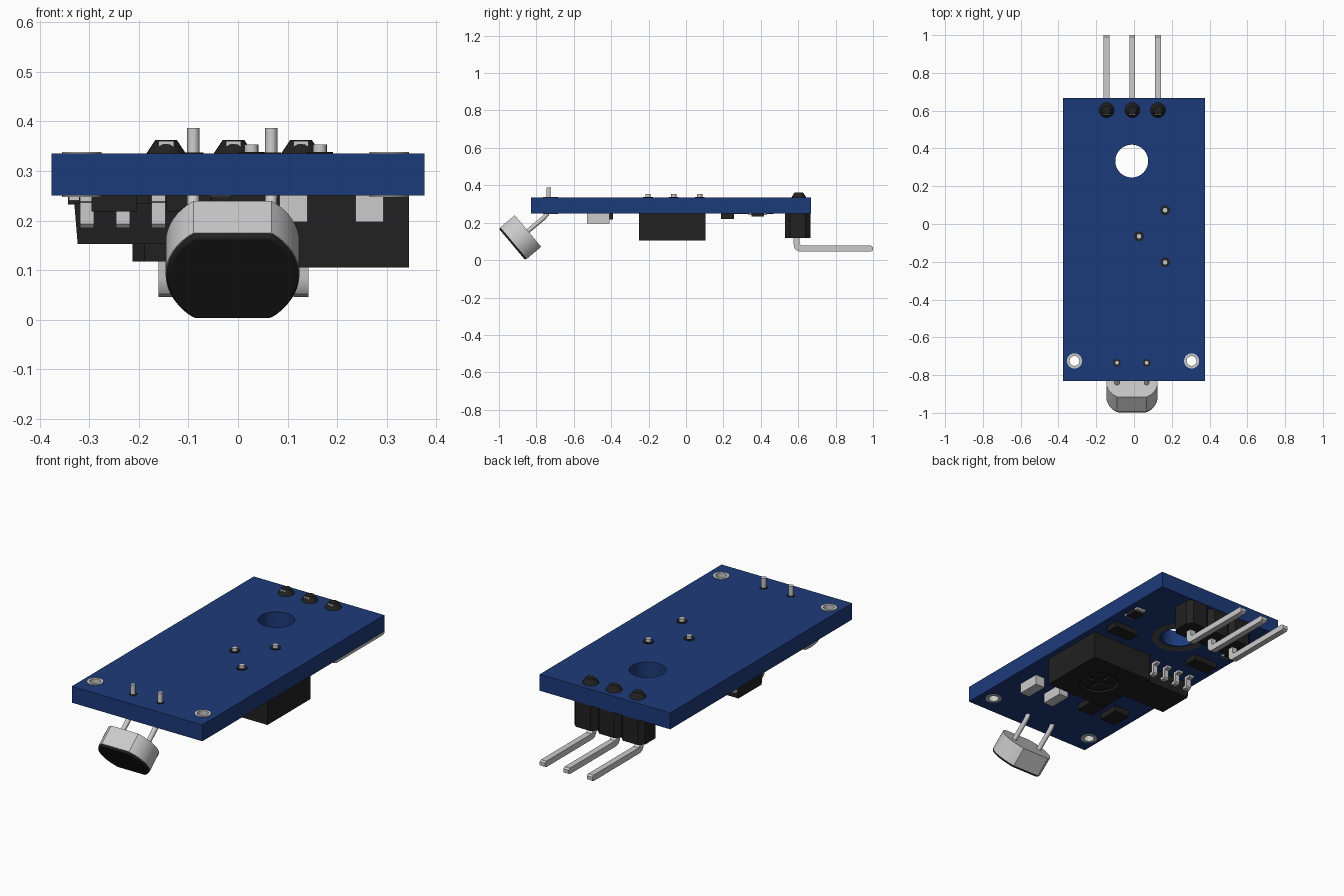
import bpy, bmesh
from math import radians, sin, cos, asin, pi
from mathutils import Matrix, Vector

if "Cube" in bpy.data.objects:
    bpy.data.objects.remove(bpy.data.objects["Cube"])


def mat(name, c):
    m = bpy.data.materials.new(name)
    m.diffuse_color = (*c, 1)
    m.use_nodes = True
    m.node_tree.nodes["Principled BSDF"].inputs["Base Color"].default_value = m.diffuse_color
    return m


BLUE = mat("board_blue", (0.012, 0.043, 0.195))
DARK = mat("dark_plastic", (0.015, 0.015, 0.016))
RING = mat("dark_grey", (0.08, 0.08, 0.085))


def finish(name, bm, m=None, smooth=True, bevel=0):
    bmesh.ops.recalc_face_normals(bm, faces=bm.faces)
    me = bpy.data.meshes.new(name)
    bm.to_mesh(me)
    bm.free()
    ob = bpy.data.objects.new(name, me)
    bpy.context.collection.objects.link(ob)
    if m:
        me.materials.append(m)
    if bevel:
        b = ob.modifiers.new("bevel", "BEVEL")
        b.width, b.segments = bevel, 2
    if smooth:
        bpy.ops.object.select_all(action='DESELECT')
        ob.select_set(True)
        bpy.context.view_layer.objects.active = ob
        bpy.ops.object.shade_smooth_by_angle(angle=radians(30))
    return ob


def box(name, x, y, z, m=None, taper=1):
    """Box from (min, max) pairs; taper shrinks the underside."""
    bm = bmesh.new()
    bmesh.ops.create_cube(bm, size=1)
    for v in bm.verts:
        k = taper if v.co.z < 0 else 1
        v.co = [(a + b) / 2 + c * (b - a) * s
                for (a, b), c, s in zip((x, y, z), v.co, (k, k, 1))]
    return finish(name, bm, m, False)


def cone(name, x, y, z0, z1, r0, r1, m=None, n=32):
    bm = bmesh.new()
    bmesh.ops.create_cone(bm, cap_ends=True, segments=n, radius1=r0, radius2=r1, depth=z1 - z0,
                          matrix=Matrix.Translation((x, y, (z0 + z1) / 2)))
    return finish(name, bm, m)


def tube(name, x, y, z0, z1, ro, ri, m=None, n=40):
    bm = bmesh.new()
    prof = [(ro, z0), (ro, z1), (ri, z1), (ri, z0)]
    rings = [[bm.verts.new((x + r * cos(2 * pi * i / n), y + r * sin(2 * pi * i / n), z))
              for r, z in prof] for i in range(n)]
    for i in range(n):
        a, b = rings[i], rings[(i + 1) % n]
        for j in range(4):
            k = (j + 1) % 4
            bm.faces.new((a[j], b[j], b[k], a[k]))
    return finish(name, bm, m)


def prism(name, pts, depth, mx, m=None, bevel=0):
    """Outline in local XY, extruded along local Z."""
    bm = bmesh.new()
    f = bm.faces.new([bm.verts.new((px, py, 0)) for px, py in pts])
    ext = bmesh.ops.extrude_face_region(bm, geom=[f])
    bmesh.ops.translate(bm, vec=(0, 0, depth),
                        verts=[g for g in ext["geom"] if isinstance(g, bmesh.types.BMVert)])
    bm.transform(mx)
    return finish(name, bm, m, bevel=bevel)


def cut(ob, cutters):
    for c in cutters:
        md = ob.modifiers.new("cut", "BOOLEAN")
        md.operation, md.solver, md.object = 'DIFFERENCE', 'EXACT', c
        c.hide_render = True
    dg = bpy.context.evaluated_depsgraph_get()
    me = bpy.data.meshes.new_from_object(ob.evaluated_get(dg))
    ob.modifiers.clear()
    ob.data = me
    for c in cutters:
        bpy.data.objects.remove(c)


# local (X, Y, Z) -> world (Y, Z, X): side profiles extruded across the board
SIDE = Matrix(((0, 0, 1, 0), (1, 0, 0, 0), (0, 1, 0, 0), (0, 0, 0, 1)))


def side(x):
    return Matrix.Translation((x, 0, 0)) @ SIDE


# circuit board with mounting hole and two plated corner holes
B0, B1 = 0.25, 0.335
board = box("board", (-.376, .376), (-.83, .667), (B0, B1), BLUE)
corners = [(-.315, -.725), (.305, -.725)]
cut(board, [cone("hole_cutter", -.012, .333, .2, .4, .087, .087, n=48)] +
    [cone("corner_cutter", x, y, .2, .4, .033, .033) for x, y in corners])
for x, y in corners:
    tube("corner_eyelet", x, y, B0 - .003, B1 + .003, .04, .026)
tube("mount_ring", -.012, .333, B0 - .003, B0 + .002, .135, .1, RING)

# light sensor: flat-sided disc tilted forward, with a dark face
TILT = Matrix.Translation((-.011, -.887, .12)) @ Matrix.Rotation(radians(130), 4, 'X')


def disc(r, h):
    a = asin(h / r)
    arc = [-a + 2 * a * i / 16 for i in range(17)]
    return [(r * cos(t + s), r * sin(t + s)) for s in (0, pi) for t in arc]


prism("sensor_body", disc(.135, .11), .1, TILT @ Matrix.Translation((0, 0, -.055)))
prism("sensor_face", disc(.133, .108), .02, TILT @ Matrix.Translation((0, 0, .036)), DARK, bevel=.006)

# bent sensor leads
for x in (-.09, .067):
    cu = bpy.data.curves.new("sensor_lead", 'CURVE')
    cu.dimensions, cu.bevel_depth, cu.bevel_resolution, cu.use_fill_caps = '3D', .0125, 3, True
    path = [(-.86, .143), (-.765, .222), (-.745, .243), (-.735, .27), (-.735, .387)]
    sp = cu.splines.new('POLY')
    sp.points.add(len(path) - 1)
    for p, (y, z) in zip(sp.points, path):
        p.co = (x, y, z, 1)
    bpy.context.collection.objects.link(bpy.data.objects.new("sensor_lead", cu))
    tube("lead_pad", x, -.735, B1 - .01, B1 + .002, .02, .012, DARK)

# pin header: three chamfered blocks, bent pins, solder cones
c, hx, y0, y1 = .025, .068, .53, .665
L = [(.576, .36), (.576, .085), (.58, .065), (.59, .052), (.608, .046), (.99, .046), (1, .052),
     (1, .07), (.99, .077), (.618, .077), (.608, .087), (.608, .36)]
for x in (-.145, -.009, .127):
    prism("header_block", [(-hx, y0 + c), (-hx + c, y0), (hx - c, y0), (hx, y0 + c),
                           (hx, y1 - c), (hx - c, y1), (-hx + c, y1), (-hx, y1 - c)],
          B0 - .117, Matrix.Translation((x, 0, .117)), DARK)
    prism("header_pin", L, .031, side(x - .0155))
    cone("header_solder", x, .603, B1, .362, .04, .022, DARK, 24)

# trimmer: box with slotted dial underneath, three pins through the board
trim = box("trimmer_body", (-.015, .345), (-.25, .105), (.105, B0), DARK)
tx, ty = .165, -.073
cut(trim, [cone("dial_cutter", tx, ty, .05, .125, .1, .1)])
dial = cone("trimmer_dial", tx, ty, .109, .13, .09, .09, DARK)
cut(dial, [box("slot_a", (tx - .07, tx + .07), (ty - .014, ty + .014), (.05, .12)),
           box("slot_b", (tx - .014, tx + .014), (ty - .07, ty + .07), (.05, .12))])
for x, y in [(.165, .073), (.027, -.065), (.165, -.203)]:
    tube("trimmer_pad", x, y, B1 - .01, B1 + .003, .026, .014, DARK)
    cone("trimmer_pin", x, y, B0, .353, .014, .014, n=16)

# eight-leg chip
cy = -.065
box("chip_body", (-.33, -.06), (cy - .1, cy + .1), (.153, .235), DARK, .95)
leg = [(.09, .185), (.118, .185), (.126, .193), (.126, .236), (.15, .238), (.15, .252),
       (.118, .252), (.112, .246), (.112, .2), (.09, .2)]
for i in range(4):
    for s in (1, -1):
        prism("chip_leg", [(cy + s * y, z) for y, z in leg], .028, side(-.304 + i * .072 - .014))

# small surface parts
for x in (.265, .112):
    box("capacitor", (x - .028, x + .028), (-.53, -.41), (.197, B0))
for x in (-.25, -.1):
    box("resistor", (x - .045, x + .045), (-.5, -.39), (.218, B0), DARK)
for x in (.26, -.25):
    box("resistor", (x - .07, x + .07), (.187, .257), (.22, B0), DARK)
for x in (.315, -.315):
    box("indicator_base", (x - .026, x + .026), (.333, .433), (.24, B0))
    box("indicator_body", (x - .028, x + .028), (.35, .416), (.232, B0), DARK)
